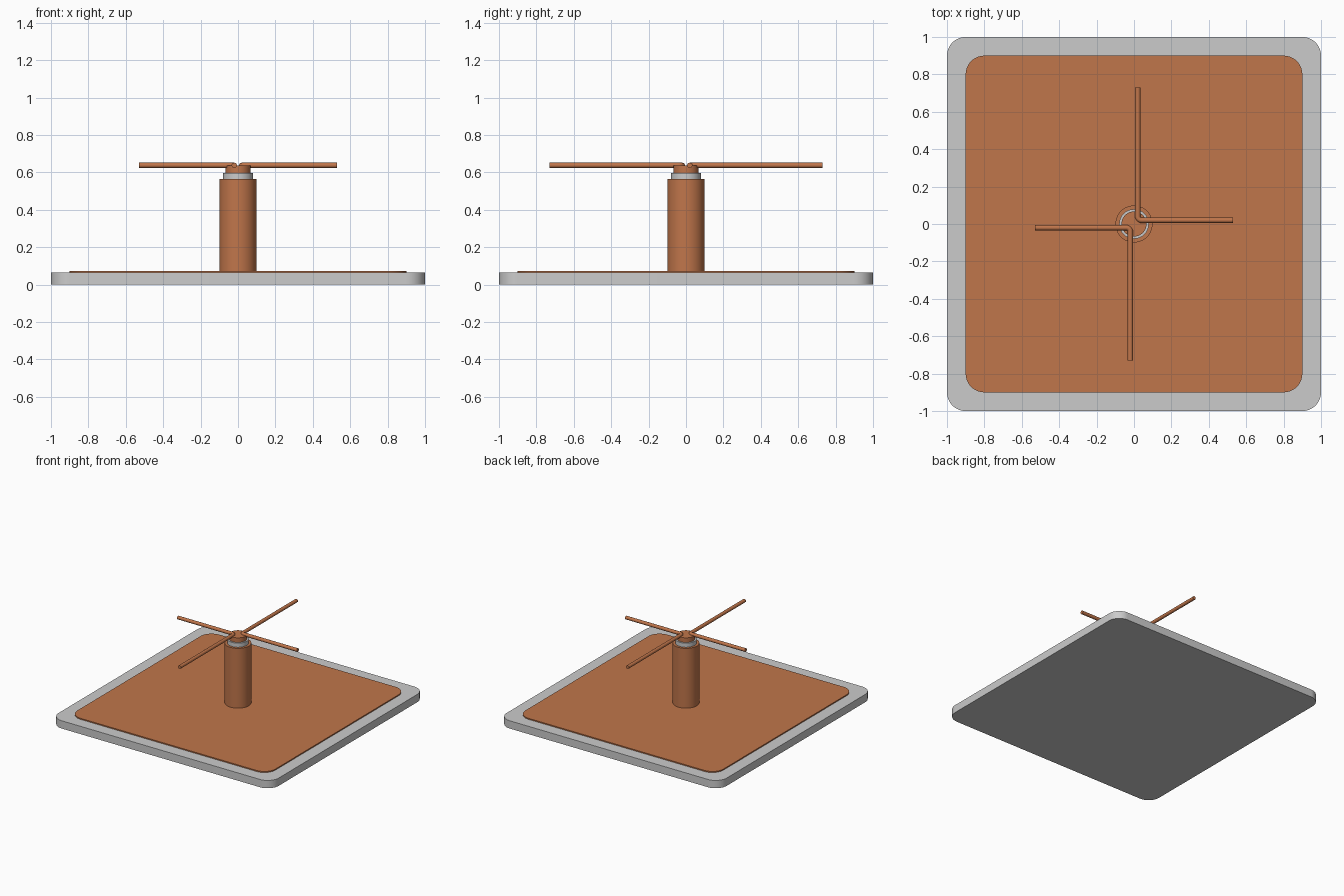
import bpy, bmesh
from math import sin, cos, pi, radians

if "Cube" in bpy.data.objects:
    bpy.data.objects.remove(bpy.data.objects["Cube"])

copper = bpy.data.materials.new("copper")
copper.diffuse_color = (0.53, 0.18, 0.07, 1)
copper.use_nodes = True
copper.node_tree.nodes["Principled BSDF"].inputs["Base Color"].default_value = copper.diffuse_color


def finish(name, bm, mat=None, angle=30):
    bmesh.ops.recalc_face_normals(bm, faces=bm.faces)
    me = bpy.data.meshes.new(name)
    bm.to_mesh(me)
    bm.free()
    ob = bpy.data.objects.new(name, me)
    bpy.context.collection.objects.link(ob)
    if mat:
        me.materials.append(mat)
    bpy.ops.object.select_all(action='DESELECT')
    ob.select_set(True)
    bpy.context.view_layer.objects.active = ob
    bpy.ops.object.shade_smooth_by_angle(angle=radians(angle))
    return ob


def prism(name, outline, z0, z1, mat=None):
    """Extrude a flat outline from z0 up to z1."""
    bm = bmesh.new()
    face = bm.faces.new([bm.verts.new((x, y, z0)) for x, y in outline])
    top = bmesh.ops.extrude_face_region(bm, geom=[face], use_keep_orig=True)["geom"]
    bmesh.ops.translate(bm, vec=(0, 0, z1 - z0),
                        verts=[g for g in top if isinstance(g, bmesh.types.BMVert)])
    return finish(name, bm, mat)


def rounded_square(half, r, n=12):
    pts = []
    for q in range(4):
        a0 = q * pi / 2
        cx = (half - r) * (1 if q in (0, 3) else -1)
        cy = (half - r) * (1 if q in (0, 1) else -1)
        for i in range(n + 1):
            a = a0 + i / n * pi / 2
            pts.append((cx + r * cos(a), cy + r * sin(a)))
    return pts


def circle(r, n=64):
    return [(r * cos(2 * pi * i / n), r * sin(2 * pi * i / n)) for i in range(n)]


# Base board and copper ground sheet
prism("base_board", rounded_square(1.0, 0.1), 0, 0.064)
prism("ground_sheet", rounded_square(0.9, 0.1), 0.064, 0.073, copper)

# Stepped coaxial post
prism("outer_tube", circle(0.099), 0.073, 0.564, copper)
prism("insulator", circle(0.079), 0.564, 0.598)
prism("inner_core", circle(0.067), 0.598, 0.636, copper)


def bent_rod(name, s):
    """L-shaped round rod; s = -1 gives the half-turned twin."""
    off, bend, r, z, sides = 0.02, 0.02, 0.014, 0.6375, 24
    c = off + bend
    # path stations: point plus the horizontal direction across the rod
    stations = [(off, 0.73, pi)]
    for i in range(9):
        a = pi + i / 8 * pi / 2
        stations.append((c + bend * cos(a), c + bend * sin(a), a))
    stations.append((0.53, off, 1.5 * pi))
    bm = bmesh.new()
    rings = []
    for x, y, a in stations:
        rings.append([bm.verts.new((s * (x + r * cos(t) * cos(a)),
                                    s * (y + r * cos(t) * sin(a)),
                                    z + r * sin(t)))
                      for t in (2 * pi * k / sides for k in range(sides))])
    for lo, hi in zip(rings, rings[1:]):
        for k in range(sides):
            j = (k + 1) % sides
            bm.faces.new((lo[k], lo[j], hi[j], hi[k]))
    bm.faces.new(rings[0])
    bm.faces.new(rings[-1])
    return finish(name, bm, copper, 40)


# Crossed dipole arms
bent_rod("dipole_arms_back_right", 1)
bent_rod("dipole_arms_front_left", -1)
